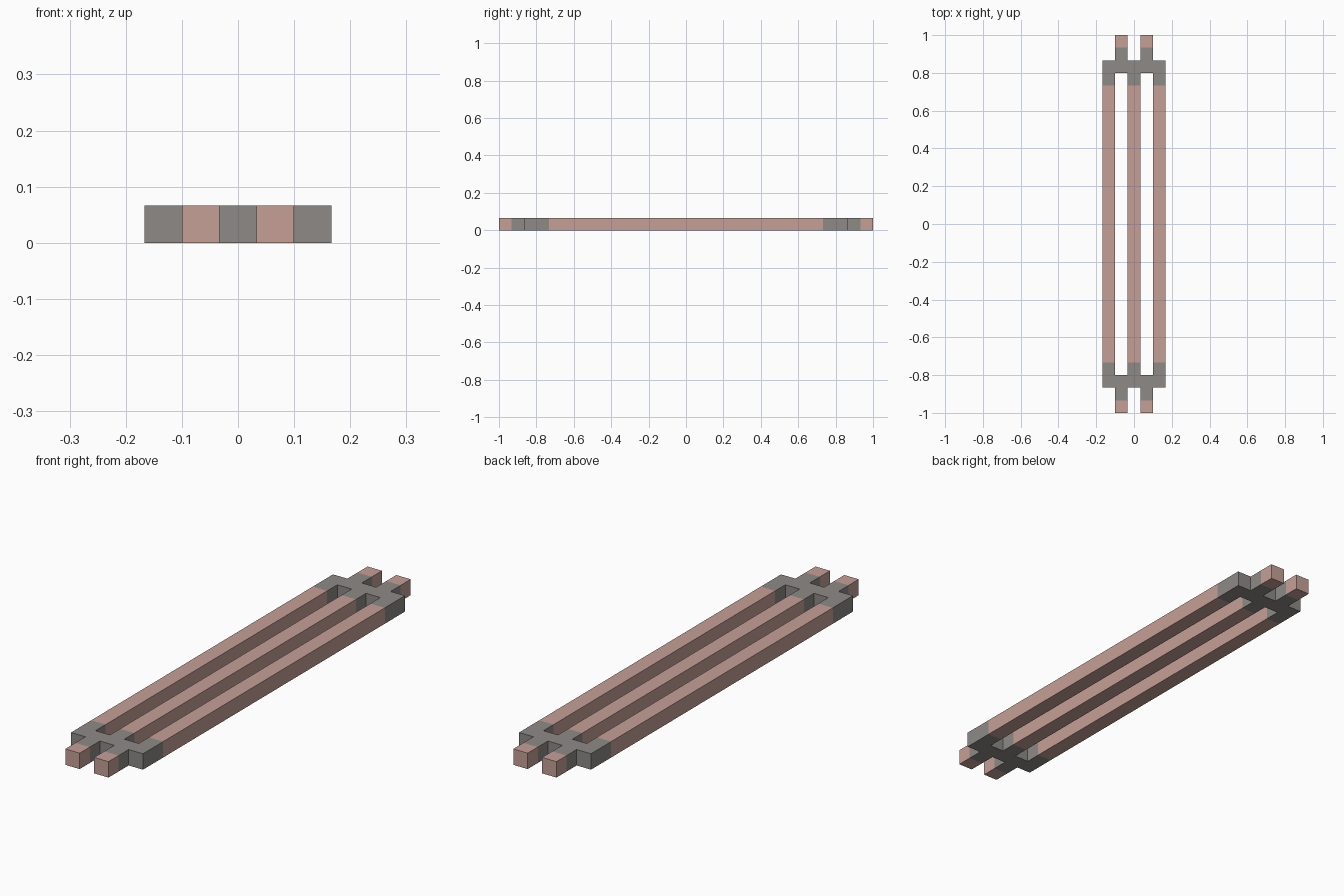
import bpy, bmesh

cube = bpy.data.objects.get("Cube")
if cube:
    bpy.data.objects.remove(cube, do_unlink=True)

U = 1 / 15  # bar thickness; the whole piece is 30 units long


def material(name, rgb):
    m = bpy.data.materials.new(name)
    m.use_nodes = True
    m.diffuse_color = (*rgb, 1)
    m.node_tree.nodes["Principled BSDF"].inputs["Base Color"].default_value = (*rgb, 1)
    return m


pink = material("dusty pink", (0.56, 0.35, 0.31))
grey = material("warm grey", (0.27, 0.255, 0.245))


def slab(name, outline, mat, joints):
    """Extrude a plan outline one unit up, left open where it joins another part."""
    bm = bmesh.new()
    base = bm.faces.new([bm.verts.new((x * U, y * U, 0)) for x, y in outline])
    top = bmesh.ops.extrude_face_region(bm, geom=[base], use_keep_orig=True)
    verts = [v for v in top["geom"] if isinstance(v, bmesh.types.BMVert)]
    bmesh.ops.translate(bm, verts=verts, vec=(0, 0, U))
    bmesh.ops.recalc_face_normals(bm, faces=bm.faces)
    hidden = [f for f in bm.faces if abs(f.normal.y) > 0.9
              and any(abs(f.calc_center_median().y - j * U) < 0.01 for j in joints)]
    bmesh.ops.delete(bm, geom=hidden, context="FACES")
    mesh = bpy.data.meshes.new(name)
    bm.to_mesh(mesh)
    bm.free()
    mesh.materials.append(mat)
    bpy.context.collection.objects.link(bpy.data.objects.new(name, mesh))


def rectangle(x, y0, y1):
    return [(x - .5, y0), (x + .5, y0), (x + .5, y1), (x - .5, y1)]


# Three long bars
for label, x in (("right", -2), ("middle", 0), ("left", 2)):
    slab(label + "_bar", rectangle(x, -11, 11), pink, (-11, 11))

# Half outline of an end bracket: sockets inward, prongs outward
half = [(.5, 11), (.5, 12), (1.5, 12), (1.5, 11), (2.5, 11),
        (2.5, 13), (1.5, 13), (1.5, 14), (.5, 14), (.5, 13)]
bracket = half + [(-x, y) for x, y in reversed(half)]

# Brackets and prong tips at both ends
for end, s in (("front", -1), ("back", 1)):
    slab(end + "_bracket", [(x, y * s) for x, y in bracket], grey, (11 * s, 14 * s))
    for side, x in (("right", -1), ("left", 1)):
        slab(f"{end}_{side}_prong_tip", rectangle(x, 14 * s, 15 * s), pink, (14 * s,))
